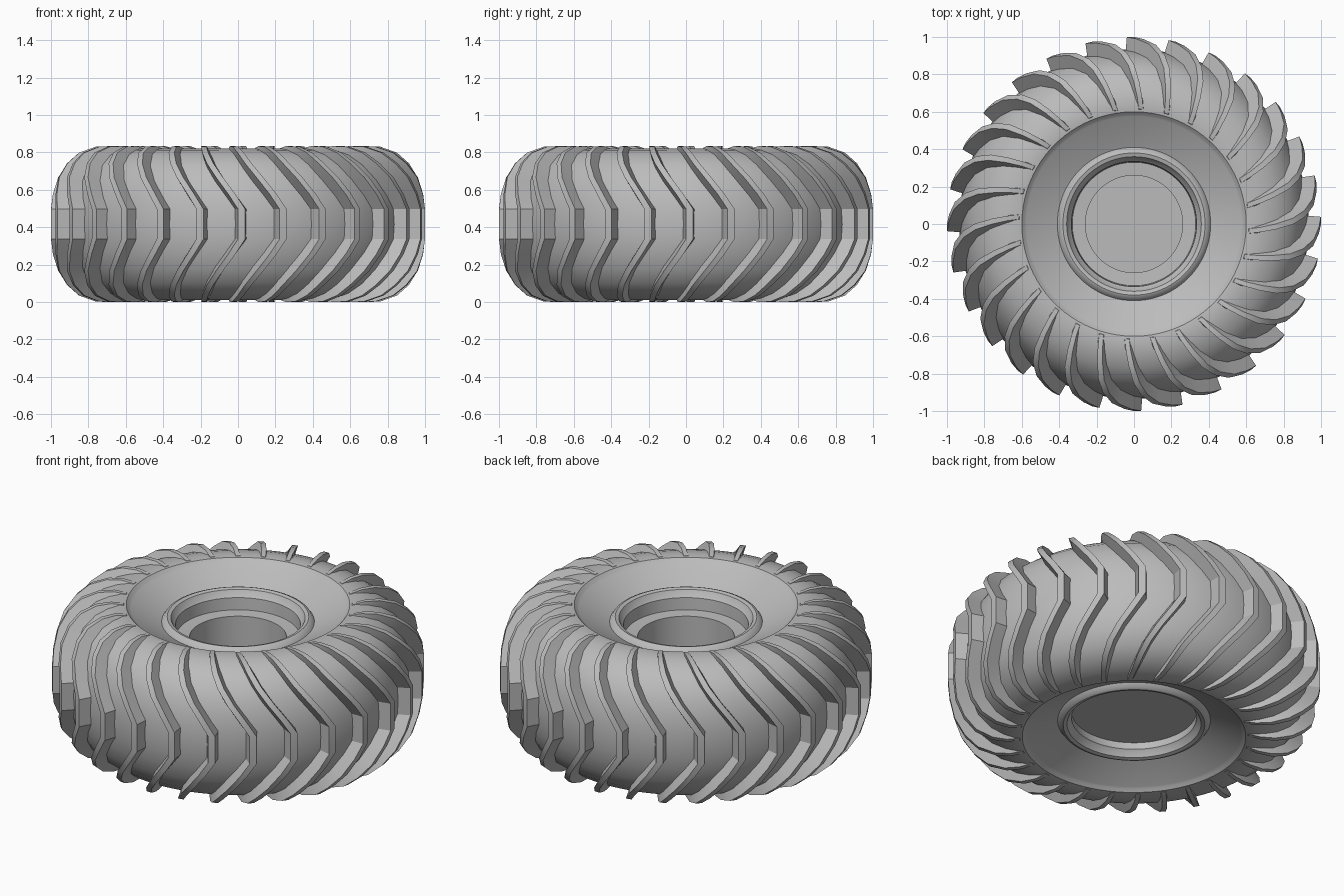
import bpy, bmesh, math
from mathutils import Matrix, Vector

cube = bpy.data.objects.get("Cube")
if cube:
    bpy.data.objects.remove(cube)

MID = 0.417       # height of the tyre's middle plane
LUGS = 28

grey = bpy.data.materials.new("rubber grey")
grey.use_nodes = True
tone = (0.5, 0.5, 0.5, 1)
grey.diffuse_color = tone
grey.node_tree.nodes["Principled BSDF"].inputs["Base Color"].default_value = tone


def finish(bm, name, angle):
    bmesh.ops.recalc_face_normals(bm, faces=bm.faces)
    mesh = bpy.data.meshes.new(name)
    bm.to_mesh(mesh)
    bm.free()
    mesh.materials.append(grey)
    obj = bpy.data.objects.new(name, mesh)
    bpy.context.collection.objects.link(obj)
    bpy.ops.object.select_all(action='DESELECT')
    obj.select_set(True)
    bpy.context.view_layer.objects.active = obj
    bpy.ops.object.shade_smooth_by_angle(angle=math.radians(angle))
    return obj


def lathe(name, profile, steps=84):
    """Turn (radius, height above the middle plane) points into a solid."""
    bm = bmesh.new()
    verts = [bm.verts.new((r, 0, MID + h)) for r, h in profile]
    edges = [bm.edges.new(pair) for pair in zip(verts, verts[1:])]
    bmesh.ops.spin(bm, geom=verts + edges, cent=(0, 0, 0), axis=(0, 0, 1),
                   angle=math.tau, steps=steps, use_merge=True)
    bmesh.ops.remove_doubles(bm, verts=bm.verts, dist=0.0005)
    return finish(bm, name, 35)


def flip(points):
    return [(r, -h) for r, h in points]


# Tyre carcass: rounded outside, dished centre with a raised hub ring
outside = [(.935, 0), (.93, .08), (.918, .15), (.89, .235), (.84, .315),
           (.77, .37), (.7, .395), (.64, .405), (.6, .4), (.585, .385)]
dish = [(.575, .378), (.41, .3), (.395, .322), (.38, .328), (.36, .322),
        (.345, .295), (.335, .285)]
top_well = [(.33, .215), (.26, .21), (.26, -.2), (0, -.2)]
bottom_cap = [(.335, -.245), (0, -.245)]

upper = outside + dish + top_well
lower = flip(outside[1:] + dish) + bottom_cap
lathe("tyre_body", lower[::-1] + upper)

# Tread lug stations: base radius, base height, crest radius, crest height, lag
half = [(.92, .08, 1.0, .08, 0),
        (.905, .145, .99, .16, 3),
        (.875, .225, .965, .25, 7),
        (.825, .3, .915, .325, 10.5),
        (.76, .355, .85, .382, 13),
        (.695, .38, .76, .414, 15),
        (.64, .39, .68, .417, 16.5),
        (.6, .385, .615, .404, 17.5)]
stations = [(a, -b, c, -d, e) for a, b, c, d, e in half[::-1]] + half


def polar(radius, height, degrees):
    t = math.radians(degrees)
    return Vector((radius * math.cos(t), radius * math.sin(t), MID + height))


# Chevron lugs: one lofted bar copied around the tyre
bm = bmesh.new()
for i in range(LUGS):
    start = i * 360 / LUGS + 1.1
    rows = []
    for base_r, base_h, top_r, top_h, lag in stations:
        a = start - lag
        section = [polar(base_r, base_h, a - 2.2), polar(top_r, top_h, a - 1.1),
                   polar(top_r, top_h, a + 1.1), polar(base_r, base_h, a + 1.7)]
        rows.append([bm.verts.new(p) for p in section])
    for p, q in zip(rows, rows[1:]):
        for k in range(4):
            n = (k + 1) % 4
            bm.faces.new((p[k], p[n], q[n], q[k]))
    bm.faces.new(rows[0])
    bm.faces.new(rows[-1][::-1])
finish(bm, "tread_lugs", 30)
